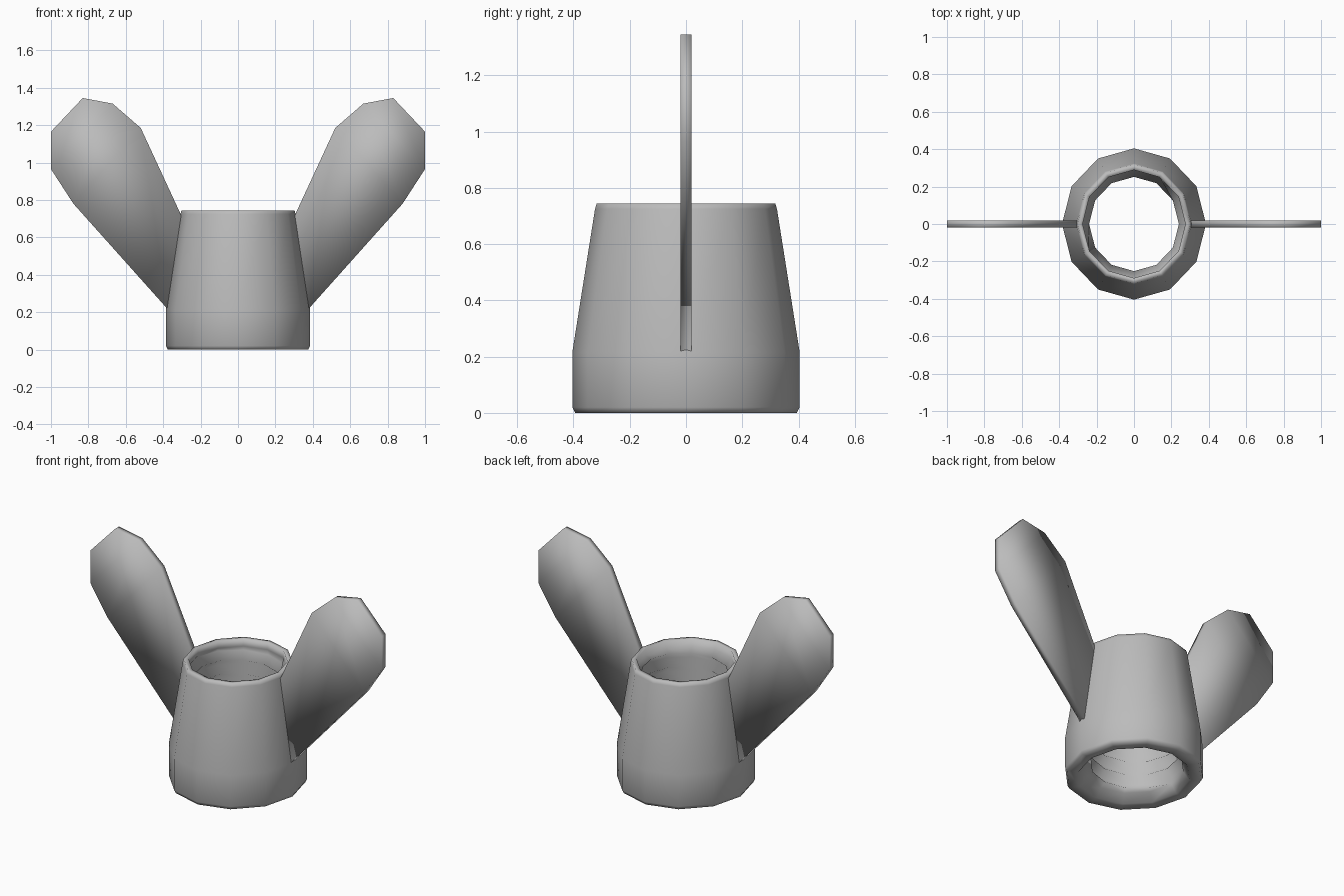
import bpy
import bmesh
from math import cos, sin, pi

if "Cube" in bpy.data.objects:
    bpy.data.objects.remove(bpy.data.objects["Cube"])

SIDES = 12
STRETCH = 1.05          # body is slightly deeper than wide
HEIGHT = 0.745

steel = bpy.data.materials.new("grey steel")
steel.use_nodes = True
GREY = (0.5, 0.5, 0.5, 1)
steel.diffuse_color = GREY
steel.node_tree.nodes["Principled BSDF"].inputs["Base Color"].default_value = GREY


def finish(bm, name):
    bmesh.ops.remove_doubles(bm, verts=bm.verts, dist=0.0005)
    bmesh.ops.recalc_face_normals(bm, faces=bm.faces)
    mesh = bpy.data.meshes.new(name)
    bm.to_mesh(mesh)
    bm.free()
    mesh.materials.append(steel)
    mesh.shade_smooth()
    obj = bpy.data.objects.new(name, mesh)
    bpy.context.collection.objects.link(obj)
    return obj


def ring_point(bm, radius, z, i):
    a = 2 * pi * i / SIDES
    return bm.verts.new((radius * cos(a), radius * STRETCH * sin(a), z))


def skin(bm, rows):
    for low, high in zip(rows, rows[1:]):
        for i in range(SIDES):
            bm.faces.new((low[i], low[i + 1], high[i + 1], high[i]))


# Tapered body: shell from the lower bore mouth round to the upper one
LOW, TOP, MOUTH = 0.05, 0.70, 0.275
profile = [(MOUTH, LOW), (0.31, 0.0), (0.375, 0.0), (0.385, 0.02),
           (0.385, 0.215), (0.308, 0.725), (0.302, HEIGHT),
           (0.275, HEIGHT), (MOUTH, TOP)]
bm = bmesh.new()
skin(bm, [[ring_point(bm, r, z, i) for i in range(SIDES + 1)] for r, z in profile])

# Helical thread, clamped flat at both mouths of the bore
PITCH = 0.085
rows = []
for j in range(-3, 19):
    row = []
    for i in range(SIDES + 1):
        z = LOW + PITCH * (j / 2 + i / SIDES)
        inside = LOW < z < TOP
        radius = (0.24 if j % 2 else 0.282) if inside else MOUTH
        row.append(ring_point(bm, radius, min(max(z, LOW), TOP), i))
    rows.append(row)
skin(bm, rows)
bmesh.ops.dissolve_degenerate(bm, dist=0.0005, edges=bm.edges)
finish(bm, "threaded_body")

# Flat wings: strips between the lower and upper outline
lower = [(0.375, 0.215), (0.88, 0.78), (1.0, 0.965), (1.0, 1.165)]
upper = [(0.30, 0.71), (0.52, 1.185), (0.67, 1.315), (0.83, 1.345)]


def wing(name, side):
    bm = bmesh.new()
    faces = []
    pairs = [[bm.verts.new((side * x, -0.02, z)) for x, z in pair]
             for pair in zip(lower, upper)]
    for a, b in zip(pairs, pairs[1:]):
        faces.append(bm.faces.new((a[0], b[0], b[1], a[1])))
    out = bmesh.ops.extrude_face_region(bm, geom=faces, use_keep_orig=True)
    for v in out["geom"]:
        if isinstance(v, bmesh.types.BMVert):
            v.co.y = 0.02
    finish(bm, name)


wing("left_wing", 1)
wing("right_wing", -1)
